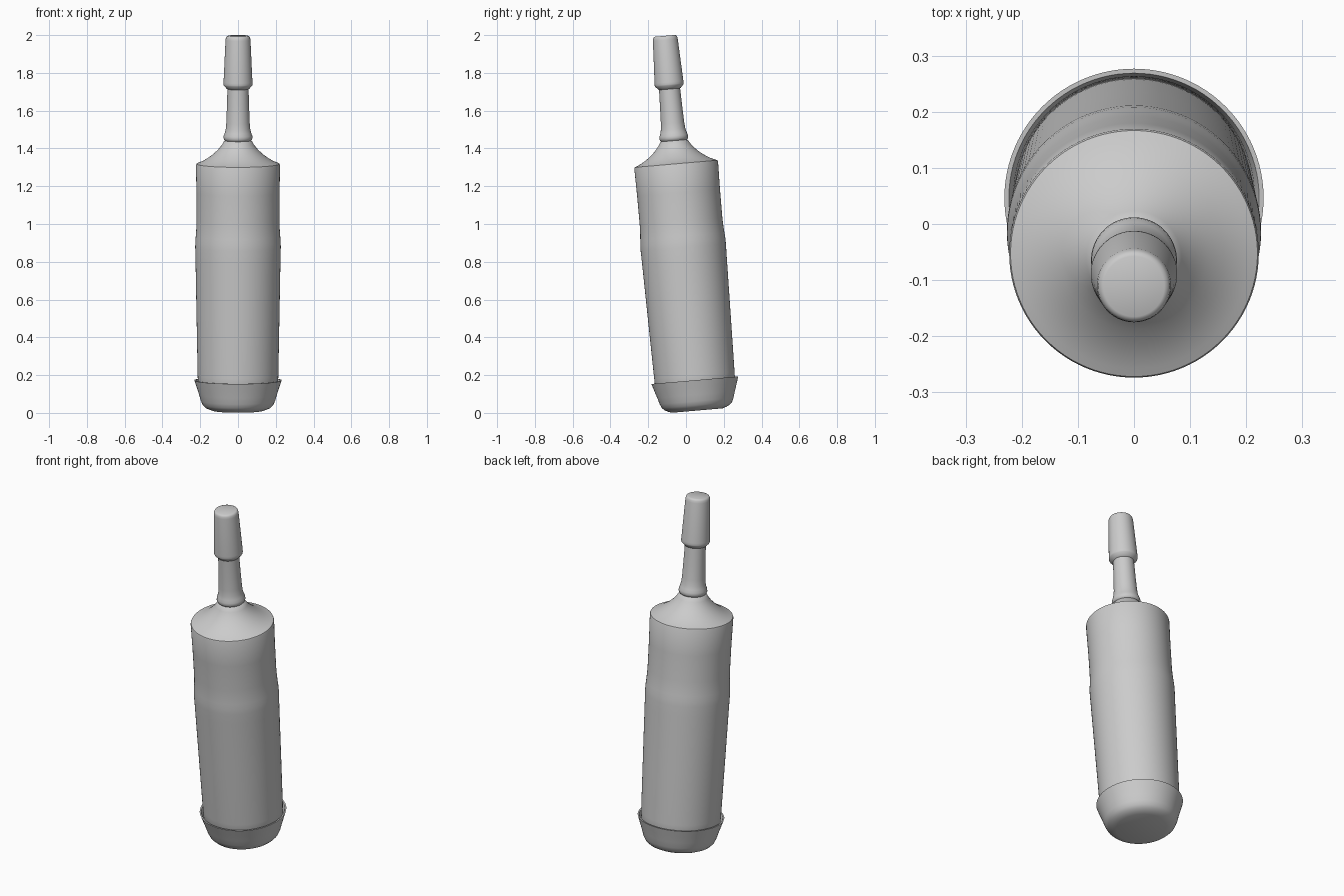
import bpy, bmesh, math
from mathutils import Matrix

# Whole bottle leans about 5 degrees towards the front
LEAN = Matrix.Translation((0, 0.0605, 0.0125)) @ Matrix.Rotation(math.radians(4.95), 4, 'X')
SIDES = 96


def lathe(name, profile, lift=0.007):
    """Revolve (radius, height) points round the leaning axis."""
    bm = bmesh.new()
    rings = []
    for r, h in profile:
        h = h + lift if h > 0 else h
        if r == 0:
            rings.append([bm.verts.new((0, 0, h))] * SIDES)
        else:
            rings.append([bm.verts.new((r * math.cos(2 * math.pi * i / SIDES),
                                        r * math.sin(2 * math.pi * i / SIDES), h))
                          for i in range(SIDES)])
    for a, b in zip(rings, rings[1:]):
        for i in range(SIDES):
            j = (i + 1) % SIDES
            quad = list(dict.fromkeys((a[i], a[j], b[j], b[i])))
            bm.faces.new(quad)
    bmesh.ops.recalc_face_normals(bm, faces=bm.faces)
    bm.transform(LEAN)
    mesh = bpy.data.meshes.new(name)
    bm.to_mesh(mesh)
    bm.free()
    obj = bpy.data.objects.new(name, mesh)
    bpy.context.collection.objects.link(obj)
    bpy.ops.object.select_all(action='DESELECT')
    obj.select_set(True)
    bpy.context.view_layer.objects.active = obj
    bpy.ops.object.shade_smooth_by_angle(angle=math.radians(35))
    return obj


# Rounded cup around the foot, with a thin open lip
lathe("base_cup", [(0, 0), (0.135, 0), (0.155, 0.003), (0.172, 0.011), (0.186, 0.025),
                   (0.196, 0.046), (0.206, 0.08), (0.219, 0.12), (0.231, 0.157),
                   (0.223, 0.157), (0.215, 0.135), (0.211, 0.10)], lift=0.004)

# Body, shoulder and neck in one surface
lathe("bottle_body", [(0, 0.05), (0.18, 0.05), (0.211, 0.10), (0.2135, 0.18), (0.2195, 0.50),
                      (0.225, 0.80), (0.2265, 0.86), (0.226, 0.89), (0.2235, 0.92),
                      (0.221, 0.955), (0.2195, 1.0), (0.22, 1.15), (0.2225, 1.298),
                      (0.220, 1.304), (0.205, 1.310), (0.185, 1.319), (0.160, 1.334),
                      (0.130, 1.356), (0.105, 1.380), (0.085, 1.405), (0.074, 1.424),
                      (0.068, 1.427), (0.073, 1.432), (0.0765, 1.441), (0.0755, 1.453),
                      (0.070, 1.468), (0.065, 1.488), (0.062, 1.52), (0.059, 1.60),
                      (0.056, 1.70), (0.056, 1.74)])

# Tapered cap with a chamfered lower edge
lathe("cap", [(0.054, 1.70), (0.060, 1.703), (0.066, 1.710), (0.075, 1.720), (0.077, 1.726),
              (0.0765, 1.738), (0.066, 1.962), (0.064, 1.974), (0.060, 1.981),
              (0.054, 1.984), (0, 1.984)])
